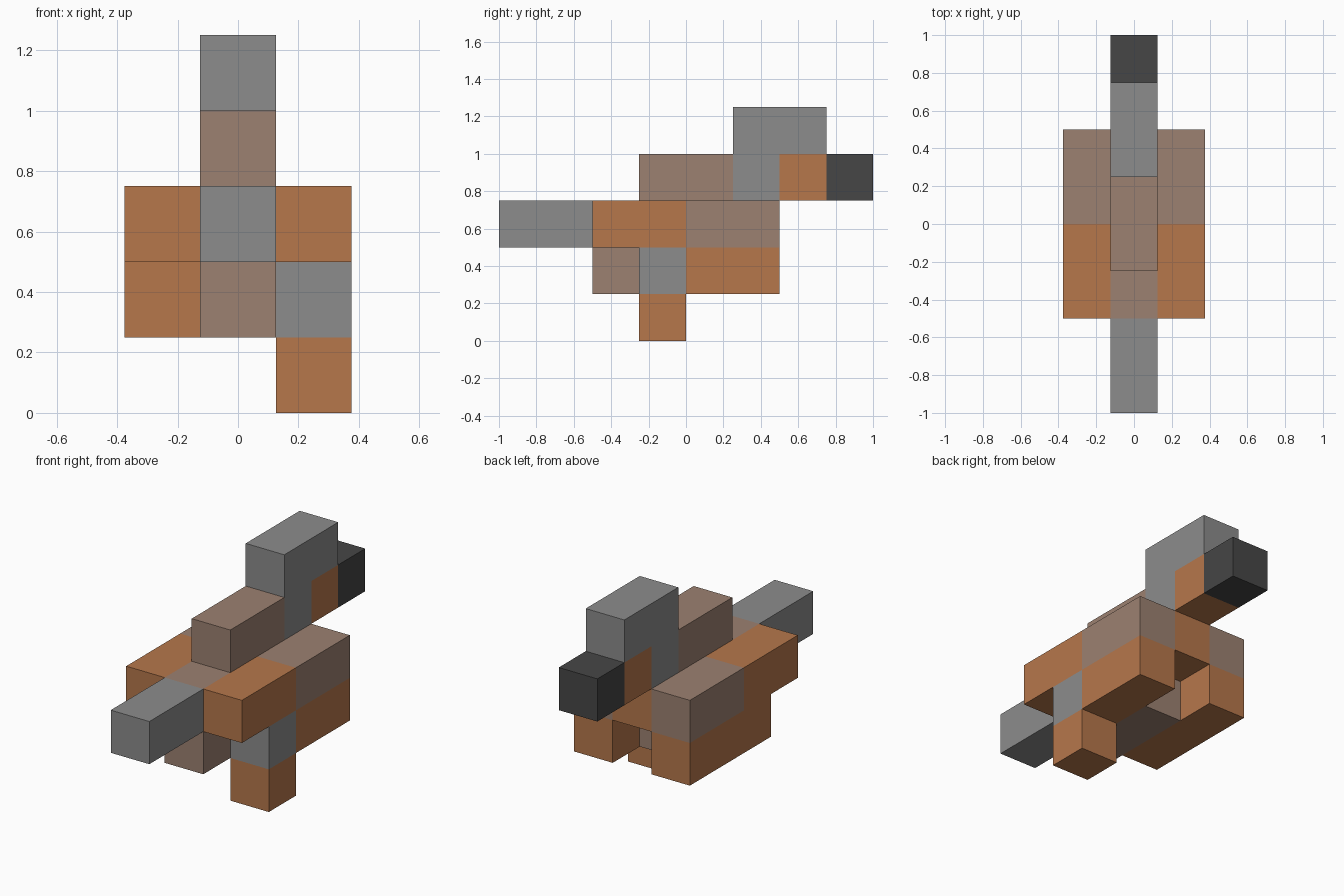
import bpy
import bmesh
from mathutils import Vector

cube = bpy.data.objects.get("Cube")
if cube:
    bpy.data.objects.remove(cube, do_unlink=True)

CELL = 0.25  # every part is a whole number of cells


def srgb(r, g, b):
    def lin(c):
        c /= 255
        return c / 12.92 if c <= 0.04045 else ((c + 0.055) / 1.055) ** 2.4
    return (lin(r), lin(g), lin(b), 1.0)


def material(name, colour):
    mat = bpy.data.materials.new(name)
    mat.use_nodes = True
    mat.diffuse_color = colour
    bsdf = mat.node_tree.nodes["Principled BSDF"]
    bsdf.inputs["Base Color"].default_value = colour
    bsdf.inputs["Roughness"].default_value = 0.8
    return mat


orange = material("copper orange", srgb(182, 119, 75))
taupe = material("taupe", srgb(156, 129, 113))
grey = material("mid grey", srgb(140, 140, 140))
dark = material("charcoal", srgb(70, 70, 70))


def block(name, mat, column, y, z):
    """Box in one column (-1, 0 or 1), spanning cell ranges y (from the front) and z (from the ground)."""
    low = Vector(((column - 0.5) * CELL, y[0] * CELL - 1, z[0] * CELL))
    high = Vector(((column + 0.5) * CELL, y[1] * CELL - 1, z[1] * CELL))
    bm = bmesh.new()
    bmesh.ops.create_cube(bm, size=1)
    size = high - low
    bmesh.ops.scale(bm, vec=size, verts=bm.verts)
    mesh = bpy.data.meshes.new(name)
    bm.to_mesh(mesh)
    bm.free()
    mesh.materials.append(mat)
    obj = bpy.data.objects.new(name, mesh)
    obj.location = (low + high) / 2
    bpy.context.collection.objects.link(obj)
    return obj


# Matching side panels
for side, column in (("left", 1), ("right", -1)):
    block(side + "_front_panel", orange, column, (2, 4), (2, 3))
    block(side + "_rear_panel", taupe, column, (4, 6), (2, 3))

# Lower sides: the left one has a grey joint above the leg
block("right_lower_side", orange, -1, (3, 6), (1, 2))
block("left_lower_side", orange, 1, (4, 6), (1, 2))
block("leg_joint", grey, 1, (3, 4), (1, 2))
block("leg", orange, 1, (3, 4), (0, 1))

# Central body
block("belly", taupe, 0, (2, 5), (1, 2))
block("core", taupe, 0, (2, 5), (2, 3))
block("core_back", orange, 0, (5, 6), (2, 3))
block("snout", grey, 0, (0, 2), (2, 3))
block("upper_ridge", taupe, 0, (3, 5), (3, 4))

# Rear tower and tail
block("tower_post", grey, 0, (5, 6), (3, 4))
block("tower_top", grey, 0, (5, 7), (4, 5))
block("tail_base", orange, 0, (6, 7), (3, 4))
block("tail_tip", dark, 0, (7, 8), (3, 4))
